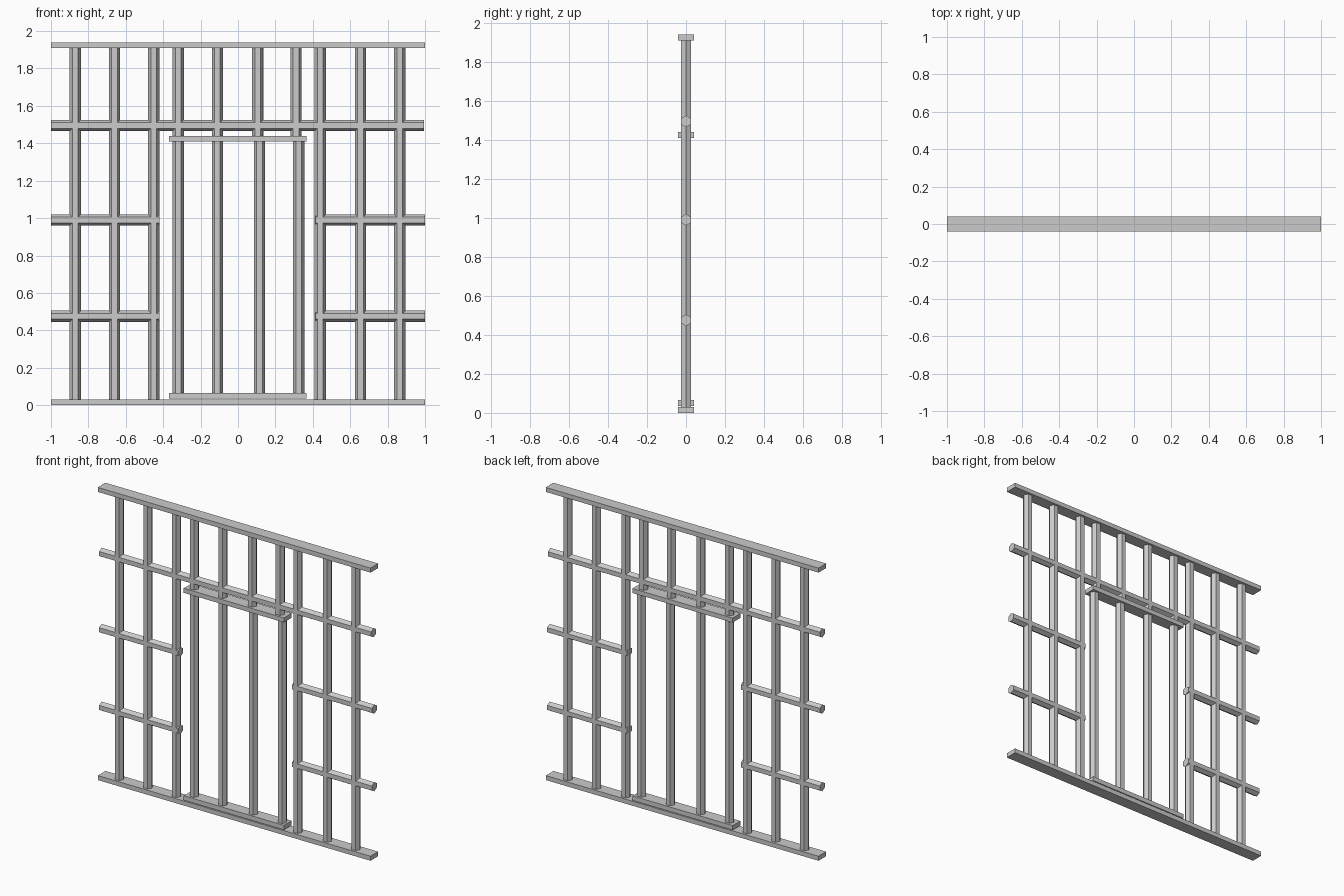
import bpy
import math

cube = bpy.data.objects.get("Cube")
if cube:
    bpy.data.objects.remove(cube, do_unlink=True)

# One plain metal colour
steel = bpy.data.materials.new("grey_steel")
steel.use_nodes = True
grey = (0.6, 0.6, 0.6, 1)
steel.diffuse_color = grey
steel.node_tree.nodes["Principled BSDF"].inputs["Base Color"].default_value = grey

RADIUS = 0.03


def finish(name):
    ob = bpy.context.object
    ob.name = name
    ob.data.materials.append(steel)
    return ob


def plate(name, x0, x1, z0, z1):
    """Flat rail, 0.08 deep."""
    bpy.ops.mesh.primitive_cube_add(size=1, location=((x0 + x1) / 2, 0, (z0 + z1) / 2))
    ob = finish(name)
    ob.scale = (x1 - x0, 0.08, z1 - z0)


def upright(name, x, z0, z1):
    """Vertical six-sided bar with corners facing sideways."""
    bpy.ops.mesh.primitive_cylinder_add(vertices=6, radius=RADIUS, depth=z1 - z0,
                                        location=(x, 0, (z0 + z1) / 2),
                                        rotation=(0, 0, math.pi / 2))
    finish(name)


def crossbar(name, z, x0, x1):
    """Horizontal six-sided bar with corners facing up and down."""
    bpy.ops.mesh.primitive_cylinder_add(vertices=6, radius=RADIUS, depth=x1 - x0,
                                        location=((x0 + x1) / 2, 0, z),
                                        rotation=(math.pi / 2, 0, math.pi / 2))
    ob = finish(name)
    ob.rotation_euler = (0, math.pi / 2, 0)
    # Turn the section about its own axis so a corner points up
    for v in ob.data.vertices:
        v.co.x, v.co.y = v.co.y, -v.co.x


# Outer frame rails
plate("bottom_rail", -1, 1, 0, 0.03)
plate("top_rail", -1, 1, 1.91, 1.94)

# Door rails
plate("door_bottom_rail", -0.37, 0.365, 0.035, 0.065)
plate("door_top_rail", -0.37, 0.365, 1.41, 1.44)

# Full-height bars beside the door
for i, x in enumerate((-0.87, -0.66, -0.45, 0.44, 0.655, 0.865)):
    upright(f"side_bar_{i + 1}", x, 0.03, 1.91)

# Short bars above the door
for i, x in enumerate((-0.32, -0.11, 0.105, 0.31)):
    upright(f"upper_bar_{i + 1}", x, 1.44, 1.91)

# Door bars
for i, x in enumerate((-0.32, -0.11, 0.115, 0.325)):
    upright(f"door_bar_{i + 1}", x, 0.065, 1.41)

# Crossbars
crossbar("upper_crossbar", 1.495, -1, 0.995)
for level, z in (("middle", 0.99), ("lower", 0.475)):
    crossbar(f"{level}_crossbar_right", z, -1, -0.42)
    crossbar(f"{level}_crossbar_left", z, 0.415, 1)
